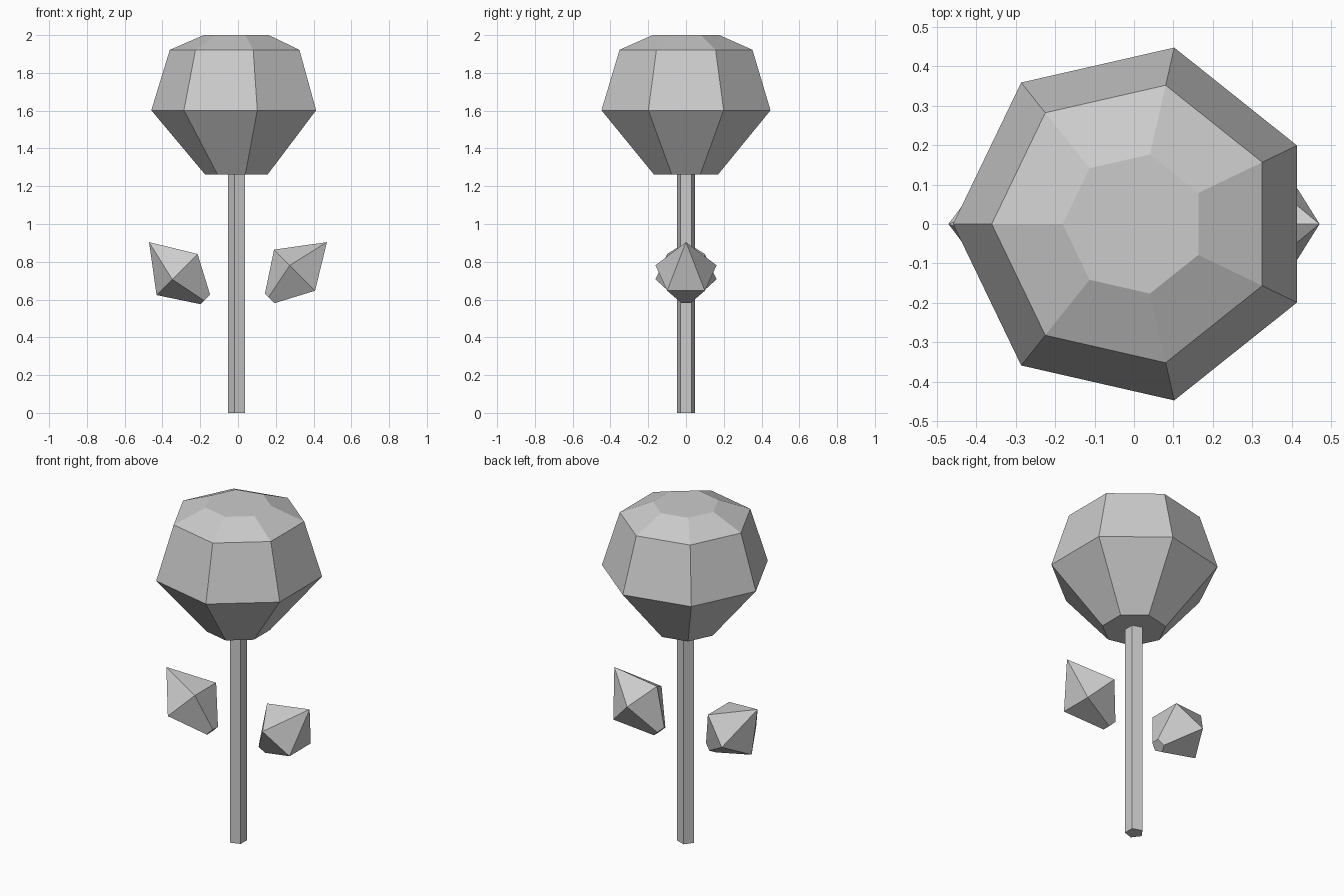
import bpy, bmesh
from math import cos, sin, pi, radians

if "Cube" in bpy.data.objects:
    bpy.data.objects.remove(bpy.data.objects["Cube"])


def lathe(name, sides, profile, location=(0, 0, 0), tilt=0):
    """Faceted solid from (radius, z) rings, first corner at -x; radius 0 makes a point."""
    bm = bmesh.new()
    rings = []
    for r, z in profile:
        if r == 0:
            rings.append([bm.verts.new((0, 0, z))] * sides)
        else:
            angles = [pi + 2 * pi * i / sides for i in range(sides)]
            rings.append([bm.verts.new((r * cos(a), r * sin(a), z)) for a in angles])
    for low, high in zip(rings, rings[1:]):
        for i in range(sides):
            j = (i + 1) % sides
            corners = [low[i], low[j], high[j], high[i]]
            bm.faces.new(list(dict.fromkeys(corners)))
    if profile[0][0] > 0:
        bm.faces.new(rings[0][::-1])
    if profile[-1][0] > 0:
        bm.faces.new(rings[-1])
    bmesh.ops.recalc_face_normals(bm, faces=bm.faces)
    mesh = bpy.data.meshes.new(name)
    bm.to_mesh(mesh)
    bm.free()
    obj = bpy.data.objects.new(name, mesh)
    obj.location = location
    obj.rotation_euler = (0, tilt, 0)
    bpy.context.collection.objects.link(obj)
    return obj


# Five-sided stem, ending just inside the flower head
lathe("stem", 5, [(0.051, 0), (0.051, 1.3)], location=(-0.003, 0, 0))

# Seven-sided flower head
lathe("flower_head", 7, [(0.175, 1.263), (0.459, 1.602), (0.361, 1.922), (0.181, 2.0)])

# Pair of floating leaves leaning outwards
for side, label in ((-1, "left"), (1, "right")):
    lathe(f"leaf_{label}", 5, [(0.04, -0.198), (0.17, 0), (0, 0.226)],
          location=(side * 0.311, 0, 0.744), tilt=side * radians(45))
